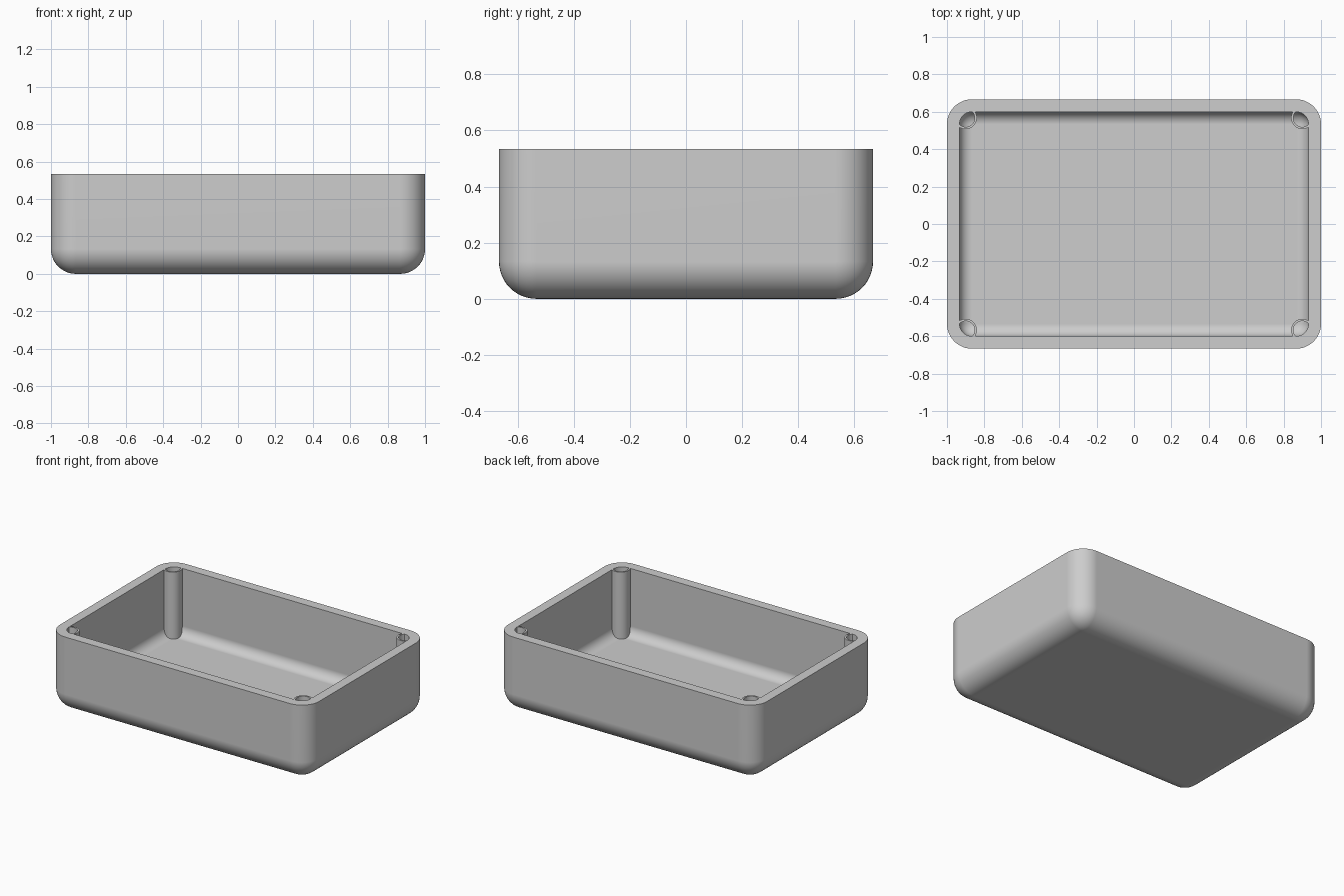
import bpy
import bmesh
import math
from mathutils import Matrix, Vector

cube = bpy.data.objects.get("Cube")
if cube:
    bpy.data.objects.remove(cube, do_unlink=True)

LENGTH, WIDTH, HEIGHT = 2.0, 1.333, 0.533
WALL, ROUND = 0.067, 0.133
POST_R, HOLE_R = 0.06, 0.048

grey = bpy.data.materials.new("plain grey")
grey.use_nodes = True
grey.diffuse_color = (0.61, 0.61, 0.61, 1)
grey.node_tree.nodes["Principled BSDF"].inputs["Base Color"].default_value = grey.diffuse_color


def join_rings(bm, ring, other):
    """Fill the band between two matching closed rings of vertices."""
    for i in range(len(ring)):
        bm.faces.new((ring[i - 1], ring[i], other[i], other[i - 1]))


def finish(name, bm):
    """Turn a bmesh into a smooth object with sharp edges kept."""
    bmesh.ops.recalc_face_normals(bm, faces=bm.faces)
    mesh = bpy.data.meshes.new(name)
    bm.to_mesh(mesh)
    bm.free()
    mesh.materials.append(grey)
    obj = bpy.data.objects.new(name, mesh)
    bpy.context.collection.objects.link(obj)
    bpy.ops.object.select_all(action='DESELECT')
    obj.select_set(True)
    bpy.context.view_layer.objects.active = obj
    bpy.ops.object.shade_smooth_by_angle(angle=math.radians(35))
    return obj


def open_tub(bm, inset, radius):
    """Add a rounded, open-topped box and return its mouth vertices in order."""
    size = Vector((LENGTH - 2 * inset, WIDTH - 2 * inset, HEIGHT - inset))
    place = Matrix.Translation((0, 0, inset + size.z / 2)) @ Matrix.Diagonal(size).to_4x4()
    verts = bmesh.ops.create_cube(bm, size=1, matrix=place)["verts"]
    edges = {e for v in verts for e in v.link_edges}
    rounded = [e for e in edges if min(v.co.z for v in e.verts) < HEIGHT - 0.01]
    bmesh.ops.bevel(bm, geom=rounded, offset=radius, offset_type='OFFSET',
                    segments=12, profile=0.5, affect='EDGES')
    lid = [f for f in bm.faces if all(abs(v.co.z - HEIGHT) < 1e-4 for v in f.verts)]
    mouth = {v for f in lid for v in f.verts}
    bmesh.ops.delete(bm, geom=lid, context='FACES_ONLY')
    return sorted(mouth, key=lambda v: math.atan2(v.co.y, v.co.x))


# Hollow shell: outer and inner tubs joined by a flat rim
bm = bmesh.new()
outer_mouth = open_tub(bm, 0, ROUND)
inner_mouth = open_tub(bm, WALL, ROUND - WALL)
join_rings(bm, outer_mouth, inner_mouth)
shell = finish("box_shell", bm)
weighted = shell.modifiers.new("flat side shading", 'WEIGHTED_NORMAL')
weighted.keep_sharp = True


# Hollow screw posts in the four corners
def screw_post(name, x, y):
    bm = bmesh.new()
    sides, bottom = 40, WALL - 0.005
    rings = []
    for radius, z in ((POST_R, bottom), (POST_R, HEIGHT), (HOLE_R, HEIGHT), (HOLE_R, bottom)):
        rings.append([bm.verts.new((x + radius * math.cos(math.tau * i / sides),
                                    y + radius * math.sin(math.tau * i / sides), z))
                      for i in range(sides)])
    for k, ring in enumerate(rings):
        join_rings(bm, rings[k - 1], ring)
    finish(name, bm)


for side, sx in (("left", 1), ("right", -1)):
    for end, sy in (("front", -1), ("back", 1)):
        screw_post(f"screw_post_{end}_{side}", sx * 0.9, sy * 0.567)
